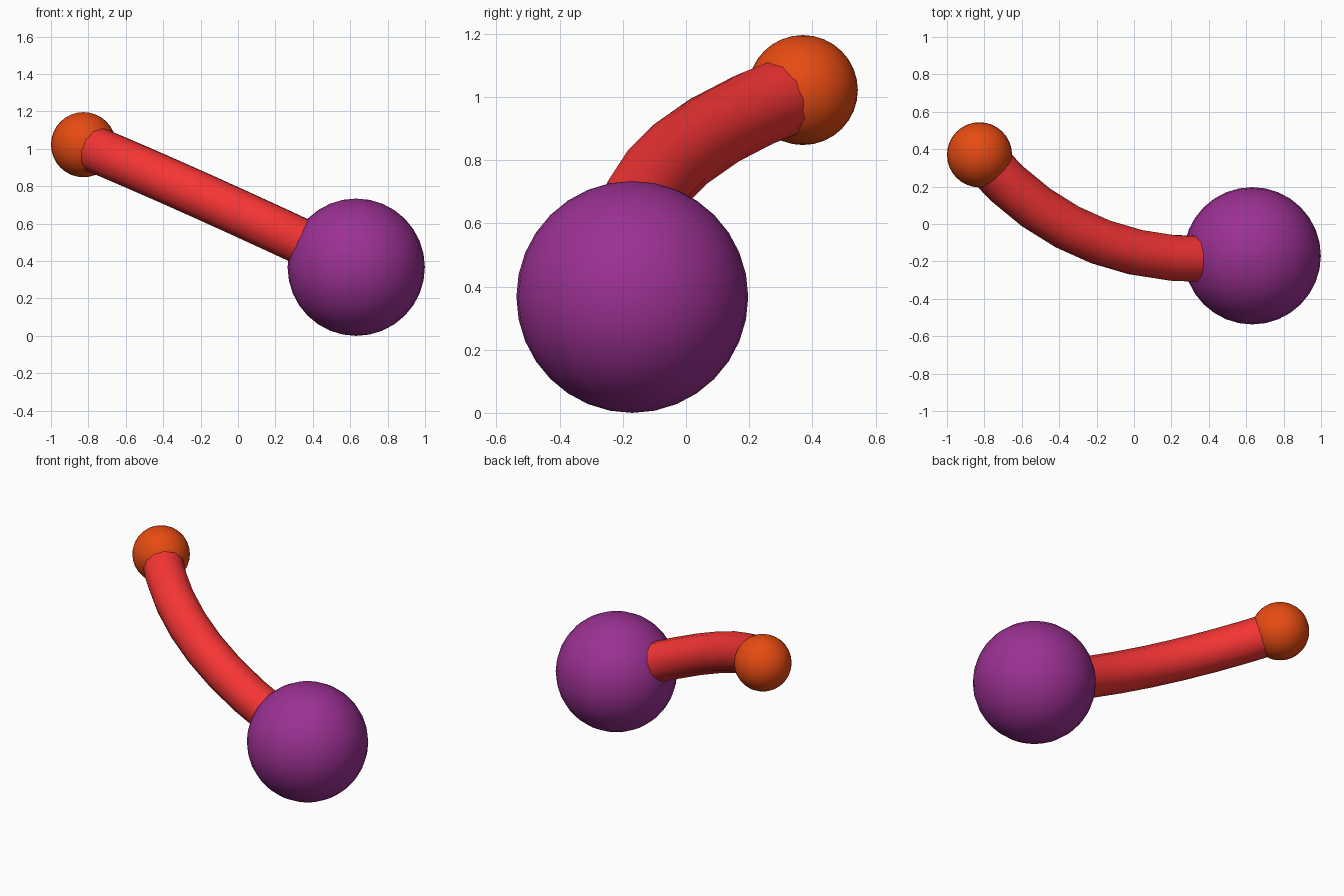
import bpy
from mathutils import Vector

if "Cube" in bpy.data.objects:
    bpy.data.objects.remove(bpy.data.objects["Cube"])


def paint(obj, name, color):
    mat = bpy.data.materials.new(name)
    mat.diffuse_color = (*color, 1)
    mat.use_nodes = True
    mat.node_tree.nodes["Principled BSDF"].inputs["Base Color"].default_value = mat.diffuse_color
    obj.data.materials.append(mat)


def ball(name, center, radius, color):
    bpy.ops.mesh.primitive_uv_sphere_add(segments=32, ring_count=16, radius=radius, location=center)
    obj = bpy.context.object
    obj.name = name
    bpy.ops.object.shade_smooth()
    paint(obj, name + "_color", color)


START = Vector((-0.826, 0.37, 1.022))
END = Vector((0.632, -0.17, 0.367))
BEND = Vector((-0.265, -0.29, 0.79))

# Two end balls
ball("small_ball", START, 0.174, (0.80, 0.07, 0.006))
ball("large_ball", END, 0.367, (0.33, 0.03, 0.29))

# Curved connecting tube, twelve-sided, running between the ball centres
curve = bpy.data.curves.new("connecting_tube", "CURVE")
curve.dimensions = "3D"
curve.resolution_u = 8
curve.bevel_depth = 0.126
curve.bevel_resolution = 4
curve.use_fill_caps = True
spline = curve.splines.new("BEZIER")
spline.bezier_points.add(1)
for point, co in zip(spline.bezier_points, (START, END)):
    point.handle_left_type = point.handle_right_type = "FREE"
    handle = co.lerp(BEND, 2 / 3)
    point.co = co
    point.handle_left = handle if co is END else 2 * co - handle
    point.handle_right = handle if co is START else 2 * co - handle
tube = bpy.data.objects.new("connecting_tube", curve)
bpy.context.collection.objects.link(tube)
paint(tube, "tube_color", (0.92, 0.035, 0.035))
